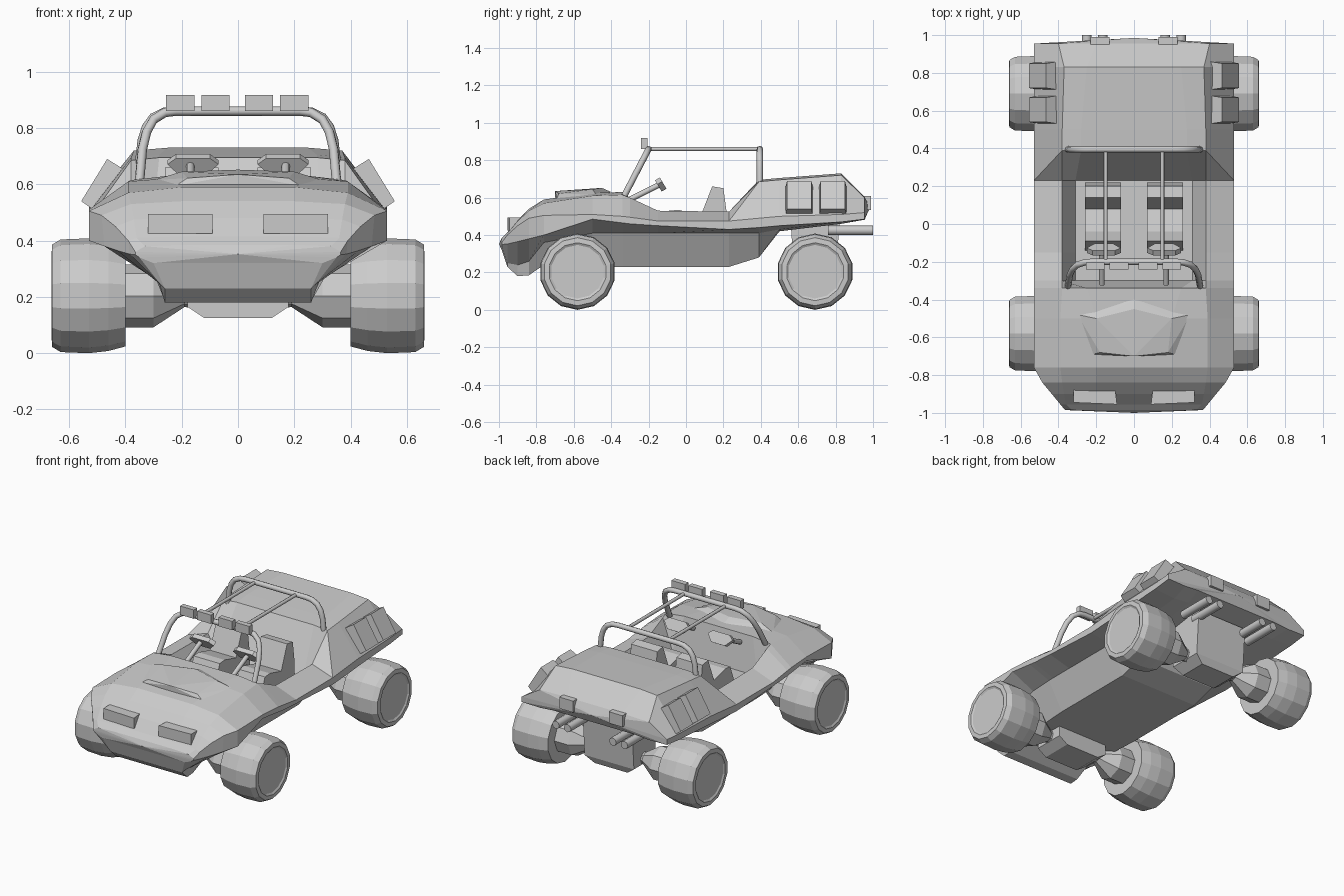
import bpy, bmesh, math
from mathutils import Vector

if "Cube" in bpy.data.objects:
    bpy.data.objects.remove(bpy.data.objects["Cube"])


def make(name, bm):
    bmesh.ops.remove_doubles(bm, verts=bm.verts, dist=1e-5)
    bmesh.ops.recalc_face_normals(bm, faces=bm.faces)
    me = bpy.data.meshes.new(name)
    bm.to_mesh(me)
    bm.free()
    ob = bpy.data.objects.new(name, me)
    bpy.context.collection.objects.link(ob)
    return ob


def hull(name, pts, s=1):
    bm = bmesh.new()
    for p in pts:
        bm.verts.new((p[0] * s, p[1], p[2]))
    bmesh.ops.convex_hull(bm, input=bm.verts)
    bmesh.ops.dissolve_limit(bm, angle_limit=0.02, verts=bm.verts, edges=bm.edges)
    return make(name, bm)


def box(name, x, y, z, s=1):
    return hull(name, [(a, b, c) for a in x for b in y for c in z], s)


def lathe(name, profile, n, cy, cz, s=1):
    """Revolve (x, r) profile around the x axis."""
    bm = bmesh.new()
    rings = [[bm.verts.new((x * s, cy + r * math.sin(2 * math.pi * i / n),
                            cz + r * math.cos(2 * math.pi * i / n))) for i in range(n)]
             for x, r in profile]
    for a, b in zip(rings, rings[1:]):
        for i in range(n):
            j = (i + 1) % n
            bm.faces.new((a[i], a[j], b[j], b[i]))
    bm.faces.new(rings[0])
    bm.faces.new(rings[-1])
    return make(name, bm)


def tube(name, pts, r):
    cu = bpy.data.curves.new(name, 'CURVE')
    cu.dimensions = '3D'
    cu.bevel_depth, cu.bevel_resolution, cu.use_fill_caps = r, 2, True
    sp = cu.splines.new('POLY')
    sp.points.add(len(pts) - 1)
    for p, q in zip(sp.points, pts):
        p.co = (*q, 1)
    ob = bpy.data.objects.new(name, cu)
    bpy.context.collection.objects.link(ob)
    bpy.ops.object.select_all(action='DESELECT')
    ob.select_set(True)
    bpy.context.view_layer.objects.active = ob
    bpy.ops.object.convert(target='MESH')


# Body shell: stations along y; underside points, then outer/top/inner points (x, z)
ys = [-.985, -.955, -.90, -.84, -.76, -.5, -.34, -.30, -.15, .23, .39, .5, .83, .955]
under = [(.30, .32, .35, .34), (.26, .23, .28, .25), (.26, .18, .27, .24), (.26, .185, .29, .26),
         (.27, .24, .36, .36), (.27, .23, .37, .41), (.28, .23, .38, .41), (.28, .23, .38, .41),
         (.28, .23, .38, .41), (.28, .23, .38, .41), (.28, .28, .38, .41), (.27, .42, .38, .43),
         (.27, .47, .38, .46), (.30, .49, .40, .482)]
upper = [(.365, .35, .365, .36, .33, .38, .2, .385), (.385, .352, .39, .40, .36, .41, .2, .415),
         (.43, .365, .435, .45, .37, .475, .2, .48), (.475, .38, .485, .49, .38, .53, .2, .54),
         (.53, .40, .53, .505, .39, .57, .2, .59),
         (.53, .485, .53, .51, .39, .61, .2, .625), (.53, .465, .53, .50, .38, .615, .25, .63),
         (.53, .46, .53, .495, .38, .60, .31, .40), (.53, .45, .53, .475, .38, .53, .31, .40),
         (.53, .43, .53, .475, .38, .525, .31, .40), (.53, .44, .53, .49, .38, .685, .28, .695),
         (.53, .45, .53, .50, .38, .695, .28, .705), (.53, .47, .53, .51, .37, .72, .25, .73),
         (.53, .485, .53, .52, .40, .60, .2, .605)]
bm = bmesh.new()
loops = []
for y, u, t in zip(ys, under, upper):
    v = u + t
    half = [(v[i], v[i + 1]) for i in range(0, 12, 2)]
    ring = half + [(-x, z) for x, z in reversed(half)]
    loops.append([bm.verts.new((x, y, z)) for x, z in ring])
for k, (a, b) in enumerate(zip(loops, loops[1:])):
    for i in range(12):
        j = (i + 1) % 12
        if k == 9 and i in (3, 7):      # slanted corner in front of the rear deck
            d, e = (3, 4) if i == 3 else (8, 7)
            bm.faces.new((a[d], a[e], b[e]))
            bm.faces.new((a[d], b[e], b[d]))
        else:
            bm.faces.new((a[i], a[j], b[j], b[i]))
for ring, tip in ((loops[0], (0, -1, .352)), (loops[-1], (0, .985, .55))):
    c = bm.verts.new(tip)
    for i in range(12):
        bm.faces.new((ring[i], ring[(i + 1) % 12], c))
make("body_shell", bm)

# Hood bulge
hull("hood_bulge", [(s * x, y, z) for s in (1, -1) for x, y, z in
                    [(.22, -.69, .595), (.18, -.68, .622), (.3, -.48, .615), (.2, -.5, .645),
                     (0, -.40, .63), (0, -.45, .652), (0, -.70, .635), (0, -.7, .60)]])


# Roll cage
def hoop(name, y0, z0, y1, z1):
    side = [(.35, 0), (.34, .45), (.325, .7), (.30, .88), (.26, .98), (.22, 1)]
    arc = side + [(-x, t) for x, t in reversed(side)]
    tube(name, [(x, y0 + (y1 - y0) * t, z0 + (z1 - z0) * t) for x, t in arc], .017)


hoop("front_roll_hoop", -.33, .61, -.2, .86)
hoop("rear_roll_hoop", .395, .67, .395, .86)

# Roof lamps
for i, x in enumerate((-.205, -.08, .075, .2)):
    box("roof_lamp_%d" % i, (x - .05, x + .05), (-.24, -.205), (.86, .918))

# Axle housings
hull("front_axle_housing", [(s * x, y, z) for s in (1, -1) for y in (-.68, -.48)
                            for x, z in [(.12, .125), (.18, .165), (.18, .25)]])
hull("rear_gearbox", [(s * x, y, z) for s in (1, -1) for x, y, z in
                      [(.12, .6, .125), (.12, .78, .125), (.18, .58, .17), (.18, .80, .17),
                       (.18, .56, .46), (.18, .82, .46)]])

for s, side in ((1, "right"), (-1, "left")):
    tube("roof_rail_" + side, [(s * .15, -.2, .86), (s * .15, .395, .86)], .011)
    # Wheels with half axles
    for cy, end in ((-.58, "front"), (.69, "rear")):
        tyre = [(.40, .14), (.40, .18), (.46, .196), (.53, .204), (.63, .2), (.66, .182),
                (.662, .155), (.655, .143)]
        lathe("%s_wheel_%s" % (end, side), tyre, 14, cy, .204, s)
        lathe("%s_half_axle_%s" % (end, side),
              [(.15, .045), (.19, .04), (.30, .112), (.40, .112)], 8, cy, .204, s)
    # Headlamp, tail lamp and exhausts
    hull("headlamp_" + side, [(x, y, z) for x, y in
                              [(.09, -.955), (.32, -.945), (.32, -.83), (.10, -.87)]
                              for z in (.425, .495)], s)
    box("tail_lamp_" + side, (.13, .23), (.93, .99), (.535, .61), s)
    for i, x in enumerate((.165, .25)):
        tube("exhaust_%s_%d" % (side, i), [(s * x, .76, .425), (s * x, 1, .425)], .026)
    # Side air intakes
    for i, y in enumerate((.53, .71)):
        hull("air_intake_%s_%d" % (side, i),
             [(x, y + dy, z) for x, z, e in [(.40, .65, 0), (.465, .69, .01), (.557, .54, .01),
                                            (.50, .50, 0)] for dy in (e, .15 - e)], s)
    # Seat
    hull("seat_cushion_" + side, [(x, y, z) for x in (.07, .26) for y, z in
                                  [(-.14, .40), (-.09, .53), (-.04, .535), (.13, .49), (.2, .40)]], s)
    hull("seat_back_" + side, [(x, y, z) for x in (.07, .26) for y, z in
                               [(.07, .48), (.14, .66), (.2, .65), (.22, .5), (.22, .40)]], s)
    # Steering column and wheel
    tube("steering_column_" + side, [(s * .17, -.32, .58), (s * .17, -.13, .675)], .015)
    axis = Vector((0, .85, .5)).normalized()
    up = Vector((0, -.5, .85)).normalized()
    ctr = Vector((.16, -.135, .67))
    hull("steering_wheel_" + side,
         [ctr + Vector((a, 0, 0)) + up * b + axis * d for d in (-.015, .015)
          for a, b in [(-.09, .01), (-.06, .035), (.06, .035), (.09, .01), (.05, -.035),
                       (-.05, -.035)]], s)
